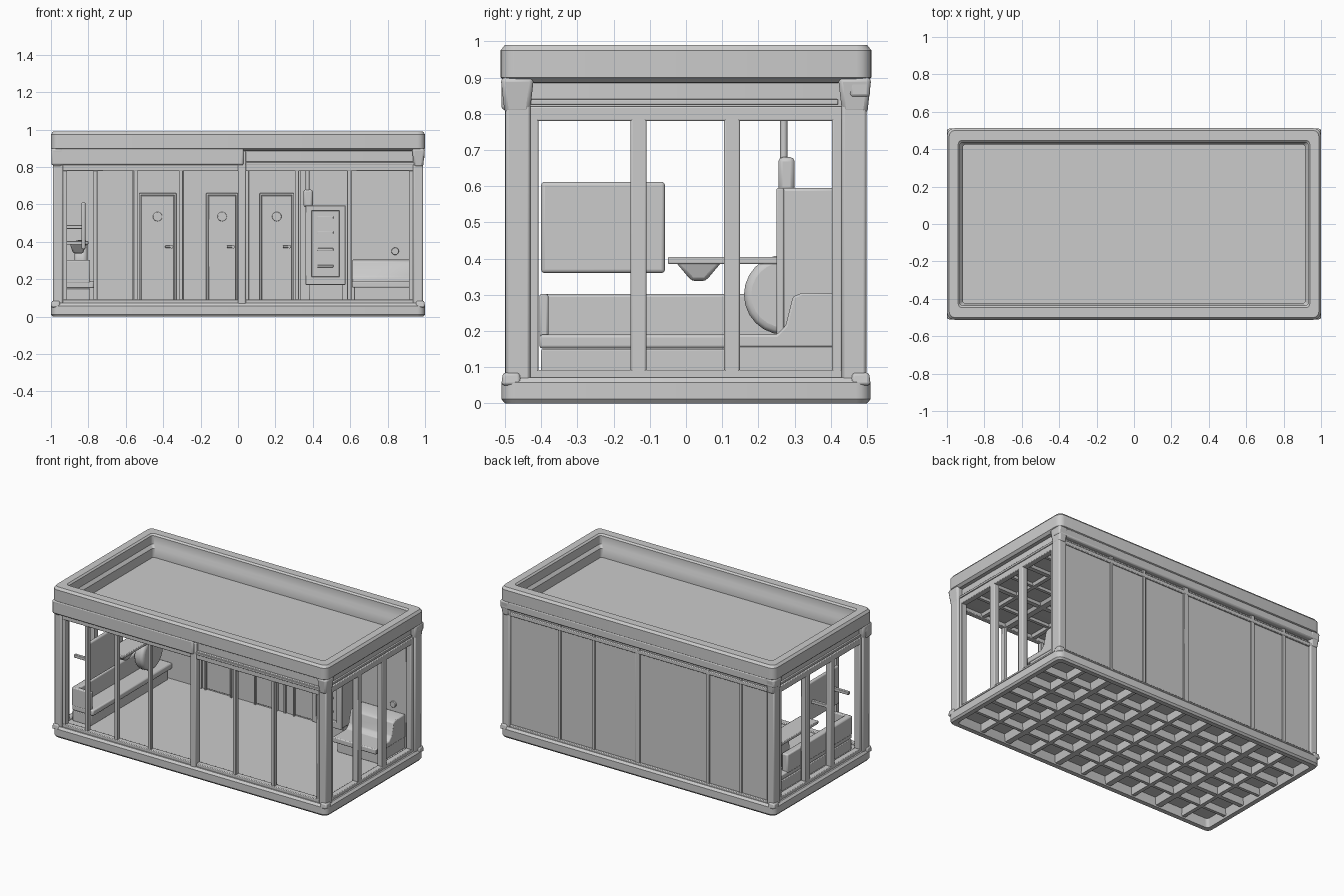
import bpy, bmesh, math
from mathutils import Vector

if "Cube" in bpy.data.objects:
    bpy.data.objects.remove(bpy.data.objects["Cube"])


def finish(name, bm, bevel=0.0):
    bmesh.ops.recalc_face_normals(bm, faces=bm.faces)
    me = bpy.data.meshes.new(name)
    bm.to_mesh(me)
    bm.free()
    ob = bpy.data.objects.new(name, me)
    bpy.context.collection.objects.link(ob)
    if bevel:
        m = ob.modifiers.new("bevel", "BEVEL")
        m.width, m.segments, m.limit_method = bevel, 2, "ANGLE"
    return ob


def box(name, x, y, z, bevel=0.004, top=(1, 1), bottom=(1, 1)):
    """Box from ranges; top / bottom scale those faces about the centre."""
    bm = bmesh.new()
    bmesh.ops.create_cube(bm, size=1)
    for v in bm.verts:
        s = top if v.co.z > 0 else bottom
        v.co = Vector(((x[0] + x[1]) / 2 + v.co.x * (x[1] - x[0]) * s[0],
                       (y[0] + y[1]) / 2 + v.co.y * (y[1] - y[0]) * s[1],
                       (z[0] + z[1]) / 2 + v.co.z * (z[1] - z[0])))
    return finish(name, bm, bevel)


def loft(name, loops):
    """Stack rounded rectangles (half x, half y, radius, z), capped at both ends."""
    bm = bmesh.new()
    rings = []
    for hx, hy, r, z in loops:
        ring = []
        for q, (sx, sy) in enumerate([(1, 1), (-1, 1), (-1, -1), (1, -1)]):
            for k in range(5):
                a = (q + k / 4) * math.pi / 2
                ring.append(bm.verts.new((sx * (hx - r) + r * math.cos(a),
                                          sy * (hy - r) + r * math.sin(a), z)))
        rings.append(ring)
    for a, b in zip(rings, rings[1:]):
        for i in range(len(a)):
            j = (i + 1) % len(a)
            bm.faces.new((a[i], a[j], b[j], b[i]))
    bm.faces.new(rings[0])
    bm.faces.new(rings[-1])
    return finish(name, bm)


def prism(name, profile, x0, x1, bevel=0.006):
    """Extrude a (y, z) outline along x."""
    bm = bmesh.new()
    f = bm.faces.new([bm.verts.new((x0, y, z)) for y, z in profile])
    g = bmesh.ops.extrude_face_region(bm, geom=[f])["geom"]
    bmesh.ops.translate(bm, vec=(x1 - x0, 0, 0),
                        verts=[v for v in g if isinstance(v, bmesh.types.BMVert)])
    return finish(name, bm, bevel)


def disc(name, loc, r, depth, axis="z", bevel=0.0):
    rot = {"x": (0, math.pi / 2, 0), "y": (math.pi / 2, 0, 0), "z": (0, 0, 0)}[axis]
    bpy.ops.mesh.primitive_cylinder_add(vertices=24, radius=r, depth=depth, location=loc, rotation=rot)
    ob = bpy.context.object
    ob.name = name
    if bevel:
        m = ob.modifiers.new("bevel", "BEVEL")
        m.width, m.segments = bevel, 3
    return ob


# Base tray and floor
loft("base_frame", [(.945, .455, .02, .05), (.96, .47, .02, 0), (.99, .5, .03, 0), (1, .51, .04, .012),
                    (1, .51, .04, .058), (.988, .498, .03, .072), (.96, .47, .02, .072), (.96, .47, .02, .082)])
# Roof with recessed deck
loft("roof", [(.95, .46, .02, .80), (.962, .475, .02, .805), (.962, .475, .02, .885), (.985, .49, .03, .886),
              (1, .512, .04, .90), (1, .512, .04, .975), (.988, .5, .03, .99), (.94, .447, .02, .99),
              (.93, .437, .015, .98), (.93, .437, .015, .925), (.915, .425, .015, .905), (.915, .425, .015, .845)])

# Waffle ribs under the floor and the ceiling
for tag, z0, z1 in (("floor", .006, .055), ("ceiling", .782, .805)):
    for i in range(9):
        x, w = -.77 + i * .1925, .022 + .012 * (i % 2)
        box(f"{tag}_cross_rib_{i}", (x - w, x + w), (-.465, .465), (z0, z1), 0, bottom=(.55, 1))
    for i in range(5):
        y, w = -.31 + i * .155, .018 + .008 * (i % 2)
        box(f"{tag}_long_rib_{i}", (-.955, .955), (y - w, y + w), (z0 + .003, z1), 0, bottom=(1, .55))

# Corner posts with flared tops and feet
for sx in (-1, 1):
    for sy in (-1, 1):
        xs = sorted((sx * .935, sx * .99))
        ys = sorted((sy * .43, sy * .498))
        box("corner_post", xs, ys, (.06, .89), .008)
        box("corner_bracket", sorted((sx * .93, sx * 1)), sorted((sy * .42, sy * .512)),
            (.80, .90), .012, bottom=(.7, .75))
        box("corner_foot", sorted((sx * .95, sx * 1)), sorted((sy * .455, sy * .51)), (.05, .085), .008, top=(.85, .85))

# Front fascia, header, sill and mullions
box("front_fascia_left", (-.998, .03), (-.51, -.45), (.81, .90), .01)
box("front_header", (-.95, .95), (-.49, -.455), (.778, .83))
box("front_header_trim", (.04, .95), (-.498, -.46), (.81, .826), .003)
box("front_sill", (-.95, .95), (-.49, -.455), (.06, .092))
box("front_main_post", (.0, .042), (-.50, -.45), (.06, .885), .006)
for x in (-.762, -.547, -.305, .315, .595):
    box("front_mullion", (x - .011, x + .011), (-.488, -.46), (.08, .79), .003)
for s in (-1, 1):
    x = s * .925
    box("front_end_jamb", (x - .012, x + .012), (-.488, -.455), (.08, .79), .003)

# End window frames, mirrored left and right
for s in (-1, 1):
    xs = sorted((s * .94, s * .978))
    box("end_header", xs, (-.45, .45), (.78, .82))
    box("end_header_trim", sorted((s * .95, s * .974)), (-.43, .42), (.825, .84), .003)
    box("end_sill", xs, (-.45, .45), (.06, .093))
    for y in (-.131, .127):
        box("end_mullion", xs, (y - .022, y + .022), (.08, .79), .005)
    for y in (-.422, .417):
        box("end_jamb", xs, (y - .014, y + .014), (.08, .79), .004)

# Back wall, fascia and seam battens
box("back_wall", (-.96, .96), (.42, .482), (.07, .84))
box("back_fascia", (-.998, .998), (.45, .508), (.845, .90), .01)
box("back_header", (-.95, .95), (.46, .492), (.80, .825))
box("back_sill", (-.95, .95), (.46, .494), (.06, .085))
for x, w in ((.58, .01), (.33, .01), (.01, .018), (-.5, .012), (-.74, .01)):
    box("back_batten", (x - w, x + w), (.47, .491), (.07, .85), .003)

# Doors on the inside of the back wall
for x0, x1 in ((-.53, -.33), (-.17, .0), (.115, .30)):
    z1 = .66
    box("door_leaf", (x0 + .012, x1 - .012), (.413, .43), (.09, z1 - .012), .003)
    for a, b in ((x0, x0 + .012), (x1 - .012, x1)):
        box("door_jamb", (a, b), (.405, .43), (.08, z1), .003)
    box("door_head", (x0, x1), (.405, .43), (z1 - .012, z1), .003)
    box("door_handle", (x1 - .06, x1 - .02), (.392, .402), (.368, .38), .003)
    disc("door_handle_stem", (x1 - .025, .405, .374), .009, .03, "y")
    disc("door_badge", ((x0 + x1) / 2, .412, .535), .025, .012, "y", .004)
for x in (-.56, -.30, .05, .33):
    box("wall_strip", (x - .008, x + .008), (.41, .43), (.08, .785), .003)

# Cabinet with framed panel and flue
box("cabinet_plinth", (.38, .56), (.29, .42), (.08, .175))
box("cabinet_body", (.365, .57), (.265, .42), (.17, .595), .008)
for a, b in ((.36, .395), (.54, .575)):
    box("cabinet_stile", (a, b), (.25, .27), (.17, .595))
for a, b in ((.17, .215), (.565, .595)):
    box("cabinet_rail", (.36, .575), (.25, .27), (a, b))
for z in (.27, .36, .45, .53):
    box("cabinet_slat", (.425, .51), (.258, .27), (z - .006, z + .006), .002)
box("flue_base", (.35, .40), (.255, .30), (.585, .68), .012)
disc("flue_pipe", (.372, .27, .73), .01, .12)

# Bench along the back at the right
prism("back_bench", [(.11, .155), (.11, .19), (.25, .19), (.275, .215), (.295, .295), (.32, .305),
                     (.42, .305), (.42, .155)], .61, .925)
box("back_bench_base", (.62, .92), (.145, .42), (.08, .16))
disc("wall_socket", (.84, .415, .35), .02, .015, "y", .003)

# Bench across the left end
box("end_bench_base", (-.925, -.79), (-.40, .40), (.08, .15))
box("end_bench_seat", (-.925, -.77), (-.405, .42), (.152, .19), .008)
box("end_bench_back", (-.93, -.885), (-.405, .27), (.18, .302), .008)
box("end_bench_arm", (-.925, -.79), (-.405, -.38), (.18, .302), .006)

# Rounded board above the end bench
board = box("wall_board", (-.838, -.815), (-.40, -.058), (.36, .612), 0)
bv = board.modifiers.new("corners", "BEVEL")
bv.width, bv.segments = .01, 3
for y in (-.34, -.12):
    box("board_bracket", (-.95, -.83), (y - .01, y + .01), (.47, .49), .003)

# Round cushion and small shelf at the bench end
disc("round_cushion", (-.84, .27, .30), .11, .07, "x", .02)
box("end_shelf", (-.93, -.80), (-.05, .40), (.385, .405), .004)
box("shelf_basin", (-.90, -.81), (-.03, .10), (.338, .392), .01, bottom=(.6, .3))

# Smooth shading on everything, keeping edges crisp
bpy.ops.object.select_all(action="SELECT")
bpy.context.view_layer.objects.active = bpy.data.objects["roof"]
bpy.ops.object.shade_smooth_by_angle(angle=math.radians(35))
